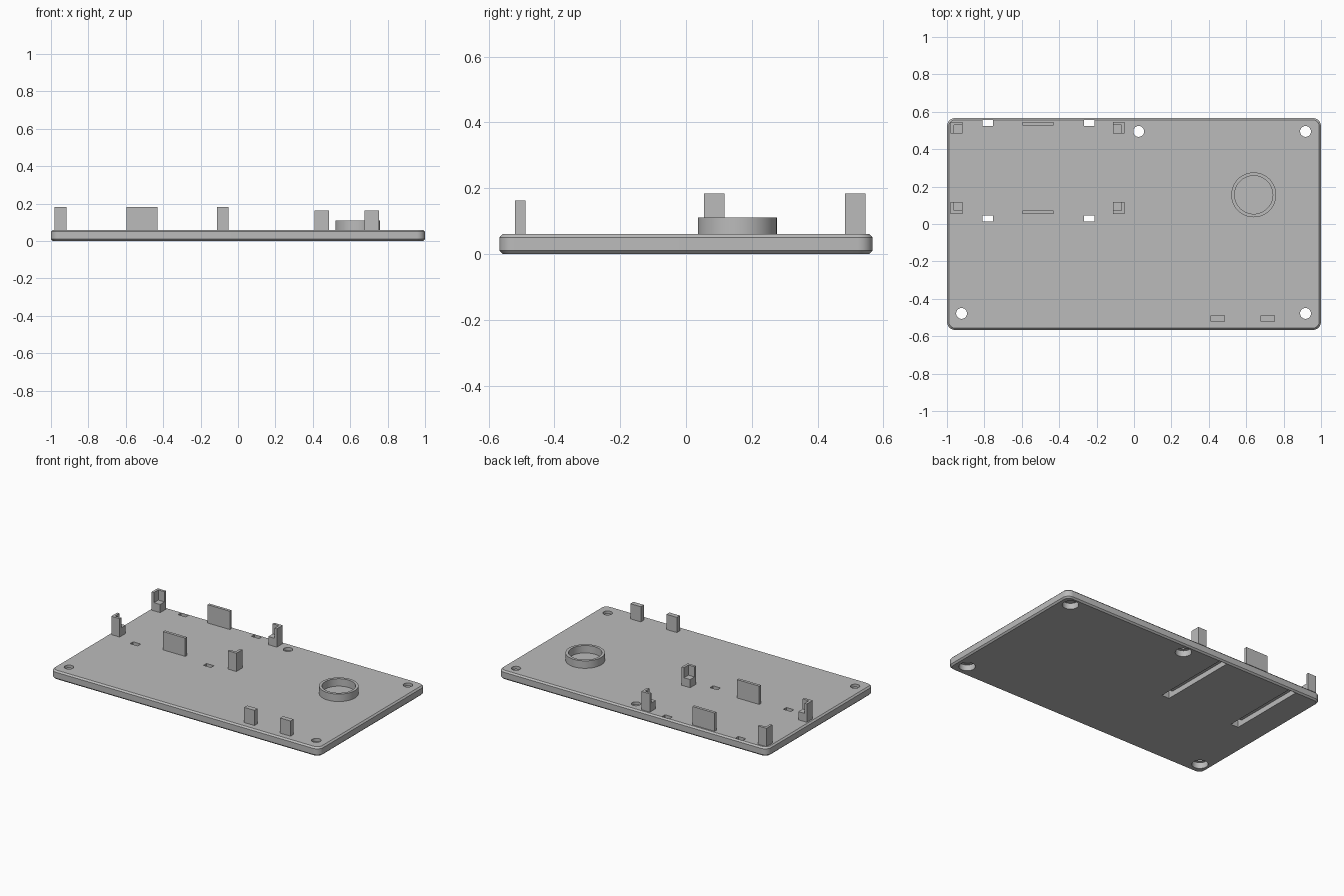
import bpy
import bmesh
from math import radians
from mathutils import Matrix, Vector

if "Cube" in bpy.data.objects:
    bpy.data.objects.remove(bpy.data.objects["Cube"], do_unlink=True)

grey = bpy.data.materials.new("plain_grey")
grey.use_nodes = True
GREY = (0.5, 0.5, 0.5, 1)
grey.diffuse_color = GREY
grey.node_tree.nodes["Principled BSDF"].inputs["Base Color"].default_value = GREY

TOP, HALF_Y = 0.06, 0.567   # plate thickness and half depth
CLIP_TOP = 0.183


def add_box(bm, x0, x1, y0, y1, z0, z1):
    lo, hi = Vector((x0, y0, z0)), Vector((x1, y1, z1))
    m = Matrix.Translation((lo + hi) / 2) @ Matrix.Diagonal((*(hi - lo), 1))
    return bmesh.ops.create_cube(bm, size=1, matrix=m)["verts"]


def add_cylinder(bm, x, y, r, z0, z1):
    bmesh.ops.create_cone(bm, cap_ends=True, segments=48, radius1=r, radius2=r,
                          depth=z1 - z0, matrix=Matrix.Translation((x, y, (z0 + z1) / 2)))


def finish(name, bm, smooth=False):
    bmesh.ops.recalc_face_normals(bm, faces=bm.faces)
    mesh = bpy.data.meshes.new(name)
    bm.to_mesh(mesh)
    bm.free()
    mesh.materials.append(grey)
    ob = bpy.data.objects.new(name, mesh)
    bpy.context.scene.collection.objects.link(ob)
    if smooth:
        smooth_sides(ob)
    return ob


def activate(ob):
    bpy.ops.object.select_all(action="DESELECT")
    ob.select_set(True)
    bpy.context.view_layer.objects.active = ob


def smooth_sides(ob):
    activate(ob)
    bpy.ops.object.shade_smooth_by_angle(angle=radians(30))


def cut(ob, cutter):
    mod = ob.modifiers.new("cut", "BOOLEAN")
    mod.operation, mod.solver, mod.object = "DIFFERENCE", "EXACT", cutter
    activate(ob)
    bpy.ops.object.modifier_apply(modifier=mod.name)
    bpy.data.objects.remove(cutter, do_unlink=True)


# Base plate: rounded corners, then chamfered rims
bm = bmesh.new()
add_box(bm, -1, 1, -HALF_Y, HALF_Y, 0, TOP)
upright = [e for e in bm.edges if abs(e.verts[0].co.z - e.verts[1].co.z) > 0.01]
bmesh.ops.bevel(bm, geom=upright, offset=0.045, segments=8, profile=0.5, affect="EDGES")
rims = [e for e in bm.edges if abs(e.verts[0].co.z - e.verts[1].co.z) < 0.01]
bmesh.ops.bevel(bm, geom=rims, offset=0.01, segments=1, affect="EDGES")
plate = finish("base_plate", bm)

# Screw holes with wide recesses below, and cable-tie slots with channels below
holes = [(0.025, 0.495), (0.917, 0.495), (-0.922, -0.478), (0.917, -0.478)]
slots = [-0.783, -0.238]
through, recess = bmesh.new(), bmesh.new()
for x, y in holes:
    add_cylinder(through, x, y, 0.029, -0.1, 0.2)
    add_cylinder(recess, x, y, 0.05, -0.1, 0.04)
for x in slots:
    add_box(recess, x - 0.028, x + 0.028, 0.013, 0.555, -0.1, 0.035)
    for y in (0.013, 0.523):
        add_box(through, x - 0.028, x + 0.028, y, y + 0.032, -0.1, 0.2)
cut(plate, finish("recess_cutter", recess))
cut(plate, finish("through_cutter", through))
smooth_sides(plate)

# Corner holders: an L-shaped wall around a low ledge
mid_x, mid_y, half_x, half_y = -0.515, 0.3, 0.465, 0.246
wall, size, ledge_top = 0.017, 0.063, 0.115
for sx, side in ((-1, "right"), (1, "left")):
    for sy, end in ((-1, "front"), (1, "back")):
        bm = bmesh.new()
        outline = [(0, 0), (size, 0), (size, wall), (wall, wall), (wall, size), (0, size)]
        ledge = [(wall, wall), (size, wall), (size, size), (wall, size)]
        for points, height in ((outline, CLIP_TOP), (ledge, ledge_top)):
            face = bm.faces.new([bm.verts.new((mid_x + sx * (half_x - u),
                                               mid_y + sy * (half_y - v), TOP))
                                 for u, v in points])
            new = bmesh.ops.extrude_face_region(bm, geom=[face])["geom"]
            bmesh.ops.translate(bm, vec=(0, 0, height - TOP),
                                verts=[g for g in new if isinstance(g, bmesh.types.BMVert)])
        finish(f"corner_holder_{end}_{side}", bm)

# Upright tabs: two wide side guides and two small front stops
tabs = {
    "side_guide_back": (-0.595, -0.43, 0.527, 0.546, CLIP_TOP),
    "side_guide_front": (-0.595, -0.43, 0.054, 0.073, CLIP_TOP),
    "front_stop_right": (0.41, 0.487, -0.52, -0.488, 0.162),
    "front_stop_left": (0.677, 0.755, -0.52, -0.488, 0.162),
}
for name, (x0, x1, y0, y1, z1) in tabs.items():
    bm = bmesh.new()
    add_box(bm, x0, x1, y0, y1, TOP, z1)
    finish(name, bm)

# Round collar
bm = bmesh.new()
add_cylinder(bm, 0.64, 0.156, 0.12, TOP, 0.11)
collar = finish("round_collar", bm)
bm = bmesh.new()
add_cylinder(bm, 0.64, 0.156, 0.102, 0, 0.2)
cut(collar, finish("collar_cutter", bm))
smooth_sides(collar)
